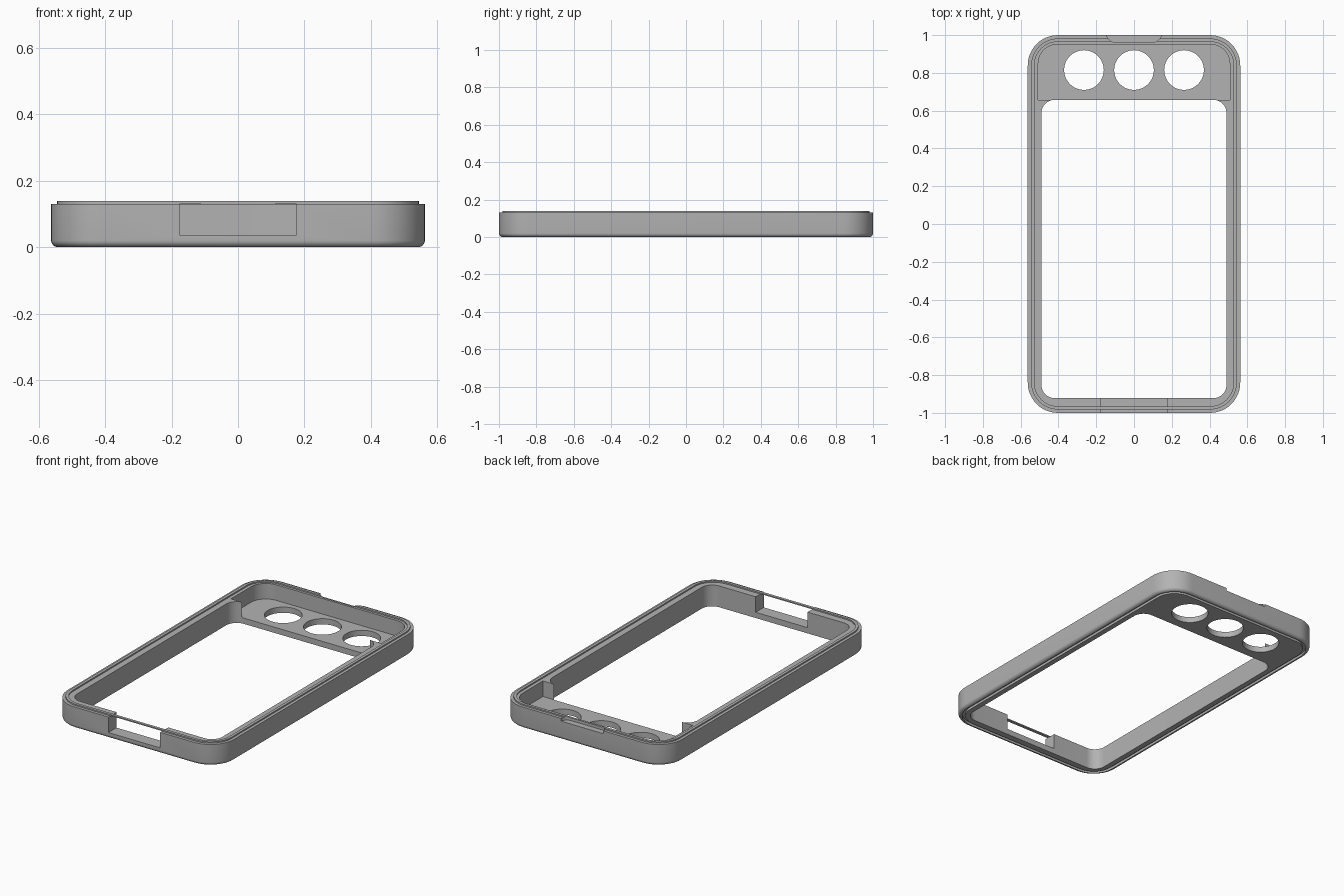
import bpy, bmesh, math

cube = bpy.data.objects.get("Cube")
if cube:
    bpy.data.objects.remove(cube, do_unlink=True)

W, L = 0.5625, 1.0      # half width and half length
RADIUS = 0.16           # outer corner radius
TOP, RIDGE = 0.13, 0.138
FLOOR = 0.035

grey = bpy.data.materials.new("grey plastic")
grey.use_nodes = True
colour = (0.45, 0.45, 0.45, 1)
grey.diffuse_color = colour
grey.node_tree.nodes["Principled BSDF"].inputs["Base Color"].default_value = colour


def outline(x, y0, y1, r_front, r_back, steps=12):
    """Rounded rectangle, symmetric in x, counter-clockwise."""
    pts = []
    corners = [(1, y0, r_front, -90), (1, y1, r_back, 0),
               (-1, y1, r_back, 90), (-1, y0, r_front, 180)]
    for sx, y, r, start in corners:
        if r == 0:
            pts.append((sx * x, y))
            continue
        cy = y + r if y == y0 else y - r
        for i in range(steps + 1):
            a = math.radians(start + 90 * i / steps)
            pts.append((sx * (x - r) + r * math.cos(a), cy + r * math.sin(a)))
    return pts


def loft(name, rings):
    """Closed solid through a list of (outline, height) rings."""
    bm = bmesh.new()
    loops = [[bm.verts.new((x, y, z)) for x, y in pts] for pts, z in rings]
    for a, b in zip(loops, loops[1:]):
        n = len(a)
        for i in range(n):
            j = (i + 1) % n
            bm.faces.new((a[i], a[j], b[j], b[i]))
    bm.faces.new(loops[0][::-1])
    bm.faces.new(loops[-1])
    bmesh.ops.recalc_face_normals(bm, faces=bm.faces)
    mesh = bpy.data.meshes.new(name)
    bm.to_mesh(mesh)
    bm.free()
    mesh.materials.append(grey)
    ob = bpy.data.objects.new(name, mesh)
    bpy.context.collection.objects.link(ob)
    return ob


def prism(name, pts, z0, z1):
    return loft(name, [(pts, z0), (pts, z1)])


def inset(d):
    return outline(W - d, -L + d, L - d, RADIUS - d, RADIUS - d)


# Body section: underside groove, rounded lower edge, raised ridge on top
section = [(0.04, 0), (0.04, 0.015), (0.022, 0.015), (0.022, 0)]
for i in range(1, 7):
    a = math.radians(15 * i)
    section.append((0.02 * (1 - math.sin(a)), 0.02 * (1 - math.cos(a))))
section += [(0, TOP), (0.018, TOP), (0.018, RIDGE), (0.035, RIDGE), (0.035, TOP)]
frame = loft("frame", [(inset(d), z) for d, z in section])

# Openings
cutters = [
    prism("main_opening", outline(0.49, -0.922, 0.657, 0.07, 0.07), -0.1, 0.3),
    prism("rear_pocket", outline(0.507, 0.656, 0.95, 0, 0.1), FLOOR, 0.3),
    prism("front_slot", outline(0.175, -1.1, -0.85, 0, 0), FLOOR, TOP + 0.001),
    prism("pry_notch", outline(0.145, 0.963, 1.1, 0.045, 0), 0.113, 0.3),
]
for x in (-0.265, 0, 0.265):
    circle = [(x + 0.105 * math.cos(math.tau * i / 48),
               0.815 + 0.105 * math.sin(math.tau * i / 48)) for i in range(48)]
    cutters.append(prism("round_hole", circle, -0.1, 0.3))

bpy.context.view_layer.objects.active = frame
for cutter in cutters:
    cutter.hide_render = True
    mod = frame.modifiers.new(cutter.name, "BOOLEAN")
    mod.operation = "DIFFERENCE"
    mod.solver = "EXACT"
    mod.object = cutter
    bpy.ops.object.modifier_apply(modifier=mod.name)
    bpy.data.objects.remove(cutter, do_unlink=True)

# Smooth rounded corners, keep crisp edges
bpy.ops.object.select_all(action="DESELECT")
frame.select_set(True)
bpy.ops.object.shade_smooth_by_angle(angle=math.radians(30))
